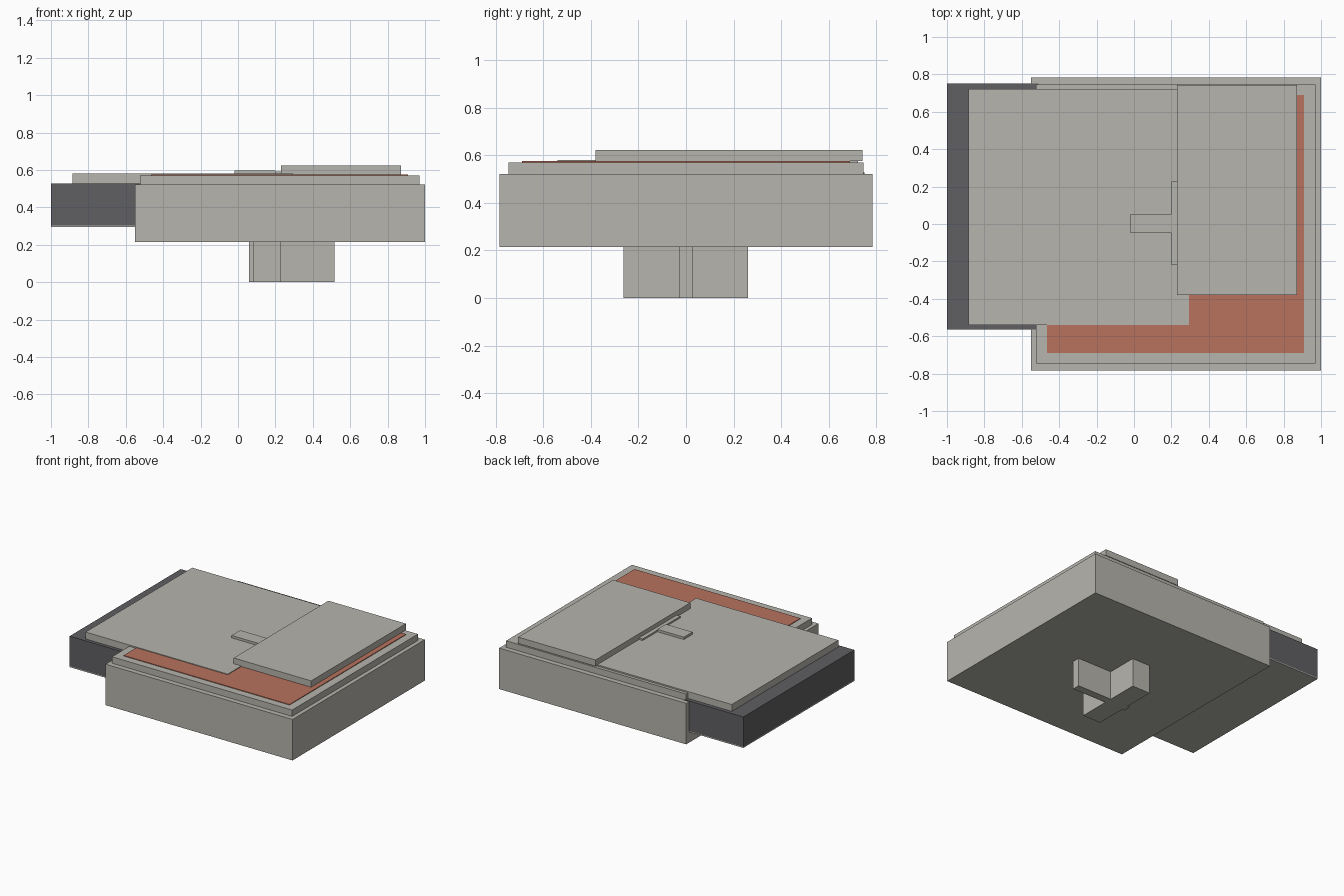
import bpy

cube = bpy.data.objects.get("Cube")
if cube:
    bpy.data.objects.remove(cube, do_unlink=True)


def material(name, rgb):
    m = bpy.data.materials.new(name)
    m.use_nodes = True
    m.diffuse_color = (*rgb, 1)
    m.node_tree.nodes["Principled BSDF"].inputs["Base Color"].default_value = (*rgb, 1)
    return m


grey = material("warm grey", (0.47, 0.46, 0.42))
dark = material("dark grey", (0.115, 0.113, 0.122))
red = material("brick red", (0.48, 0.17, 0.11))


def prism(name, outline, z0, z1, mat):
    """Extrude a flat outline from z0 up to z1."""
    n = len(outline)
    verts = [(x, y, z) for z in (z0, z1) for x, y in outline]
    faces = [list(range(n))[::-1], list(range(n, 2 * n))]
    faces += [(i, (i + 1) % n, n + (i + 1) % n, n + i) for i in range(n)]
    mesh = bpy.data.meshes.new(name)
    mesh.from_pydata(verts, [], faces)
    mesh.materials.append(mat)
    ob = bpy.data.objects.new(name, mesh)
    bpy.context.collection.objects.link(ob)
    return ob


def box(name, x0, x1, y0, y1, z0, z1, mat):
    return prism(name, [(x0, y0), (x1, y0), (x1, y1), (x0, y1)], z0, z1, mat)


# Main block with a stepped tier and an inlaid red panel
box("main_block", -0.55, 1.0, -0.783, 0.783, 0.215, 0.522, grey)
box("upper_tier", -0.523, 0.97, -0.745, 0.745, 0.522, 0.57, grey)
box("red_panel", -0.465, 0.91, -0.69, 0.69, 0.57, 0.575, red)

# Side wing with a thin base plate
box("side_wing", -1.0, -0.51, -0.565, 0.75, 0.304, 0.528, dark)
box("wing_base", -1.0, -0.54, -0.565, 0.75, 0.296, 0.304, grey)

# Overlapping roof slabs
box("wide_slab", -0.885, 0.293, -0.54, 0.722, 0.5285, 0.58, grey)
box("raised_slab", 0.23, 0.872, -0.38, 0.742, 0.5755, 0.623, grey)

# T-shaped tab between the slabs
box("tab_tongue", -0.02, 0.2, -0.048, 0.054, 0.58, 0.598, grey)
box("tab_bar", 0.2, 0.23, -0.22, 0.228, 0.58, 0.592, grey)

# Cross-shaped foot under the block
foot = [(0.06, -0.03), (0.08, -0.03), (0.08, -0.263), (0.23, -0.263),
        (0.23, -0.03), (0.515, -0.03), (0.515, 0.028), (0.23, 0.028),
        (0.23, 0.261), (0.08, 0.261), (0.08, 0.028), (0.06, 0.028)]
prism("foot", foot, 0.0, 0.215, grey)
